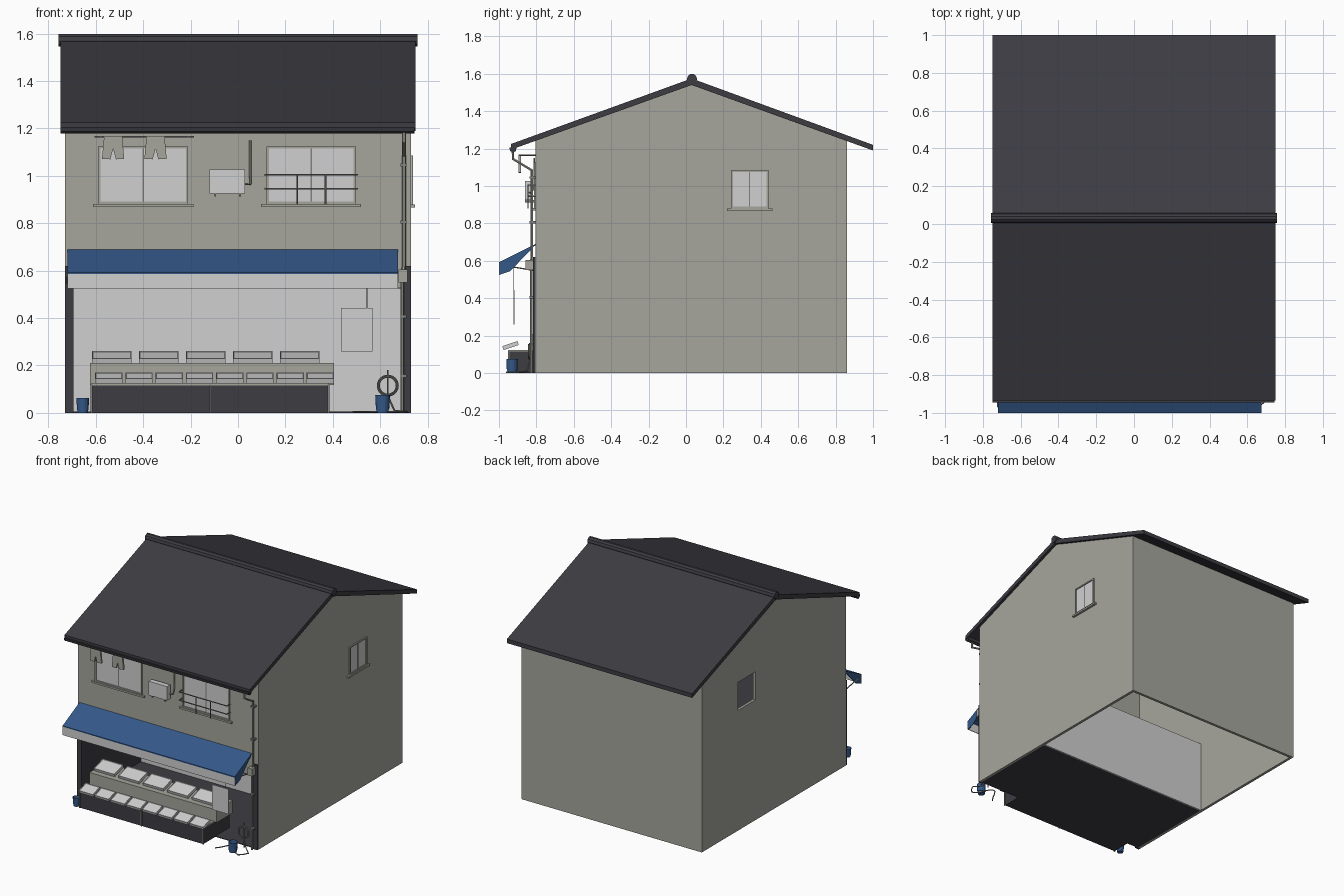
import bpy, bmesh, math
from mathutils import Vector, Matrix

cube = bpy.data.objects.get("Cube")
if cube:
    bpy.data.objects.remove(cube, do_unlink=True)


def material(name, r, g, b):
    m = bpy.data.materials.new(name)
    m.use_nodes = True
    m.diffuse_color = (r, g, b, 1)
    bsdf = m.node_tree.nodes["Principled BSDF"]
    bsdf.inputs["Base Color"].default_value = (r, g, b, 1)
    bsdf.inputs["Roughness"].default_value = 0.8
    return m


PLASTER = material("plaster grey", 0.38, 0.38, 0.34)
DARK = material("dark slate", 0.047, 0.045, 0.055)
PALE = material("pale panel", 0.63, 0.63, 0.63)
BLUE = material("blue cloth", 0.035, 0.10, 0.25)
METAL = material("grey metal", 0.22, 0.22, 0.21)


def finish(name, bm, mat):
    bmesh.ops.recalc_face_normals(bm, faces=bm.faces)
    mesh = bpy.data.meshes.new(name)
    bm.to_mesh(mesh)
    bm.free()
    mesh.materials.append(mat)
    ob = bpy.data.objects.new(name, mesh)
    bpy.context.collection.objects.link(ob)
    return ob


def box(name, x0, x1, y0, y1, z0, z1, mat):
    bm = bmesh.new()
    size = Matrix.Diagonal((x1 - x0, y1 - y0, z1 - z0, 1))
    mid = Matrix.Translation(((x0 + x1) / 2, (y0 + y1) / 2, (z0 + z1) / 2))
    bmesh.ops.create_cube(bm, size=1, matrix=mid @ size)
    return finish(name, bm, mat)


def prism(name, profile, a, b, mat, axis="x"):
    """Extrude a yz profile along x, or an xz profile along y."""
    bm = bmesh.new()
    place = (lambda p: (a, *p)) if axis == "x" else (lambda p: (p[0], a, p[1]))
    face = bm.faces.new([bm.verts.new(place(p)) for p in profile])
    out = bmesh.ops.extrude_face_region(bm, geom=[face])["geom"]
    step = Vector((b - a, 0, 0)) if axis == "x" else Vector((0, b - a, 0))
    bmesh.ops.translate(bm, vec=step, verts=[v for v in out if isinstance(v, bmesh.types.BMVert)])
    return finish(name, bm, mat)


def tube(name, points, radius, mat, cyclic=False):
    curve = bpy.data.curves.new(name, "CURVE")
    curve.dimensions = "3D"
    curve.bevel_depth = radius
    curve.bevel_resolution = 1
    curve.use_fill_caps = True
    spline = curve.splines.new("POLY")
    spline.points.add(len(points) - 1)
    for p, co in zip(spline.points, points):
        p.co = (*co, 1)
    spline.use_cyclic_u = cyclic
    curve.materials.append(mat)
    ob = bpy.data.objects.new(name, curve)
    bpy.context.collection.objects.link(ob)
    bpy.ops.object.select_all(action="DESELECT")
    ob.select_set(True)
    bpy.context.view_layer.objects.active = ob
    bpy.ops.object.convert(target="MESH")
    bpy.ops.object.shade_smooth_by_angle()


W, FRONT, BACK = 0.73, -0.805, 0.86

# Walls
gable = [(FRONT, 0), (BACK, 0), (BACK, 1.25), (0.03, 1.55), (FRONT, 1.25)]
prism("side_wall_left", gable, W - 0.02, W, PLASTER)
right_wall = prism("side_wall_right", gable, -W, -W + 0.02, PLASTER)
cutter = box("window_cutter", -W - 0.1, -W + 0.1, 0.24, 0.44, 0.88, 1.085, PLASTER)
mod = right_wall.modifiers.new("window_opening", "BOOLEAN")
mod.operation, mod.object, mod.solver = "DIFFERENCE", cutter, "EXACT"
bpy.context.view_layer.objects.active = right_wall
bpy.ops.object.modifier_apply(modifier=mod.name)
bpy.data.objects.remove(cutter, do_unlink=True)
box("back_wall", -W, W, BACK - 0.02, BACK, 0, 1.25, PLASTER)
box("front_wall", -W, W, FRONT, FRONT + 0.02, 0.53, 1.25, PLASTER)

# Open shop room
box("shop_floor", -0.71, 0.71, FRONT, -0.13, 0, 0.005, DARK)
box("shop_ceiling", -0.71, 0.71, FRONT, -0.13, 0.525, 0.535, DARK)
box("shop_back_wall", -0.71, 0.71, -0.13, -0.12, 0, 0.535, PALE)
for s, side in ((-1, "right"), (1, "left")):
    x0, x1 = sorted((s * 0.695, s * 0.712))
    box("shop_side_" + side, x0, x1, FRONT, -0.13, 0, 0.53, DARK)
    x0, x1 = sorted((s * 0.695, s * 0.729))
    box("corner_post_" + side, x0, x1, FRONT - 0.013, FRONT + 0.001, 0, 0.62, DARK)

# Roof
prism("roof", [(0.03, 1.575), (-0.935, 1.225), (-0.935, 1.195), (0.03, 1.54),
               (1.0, 1.19), (1.0, 1.22)], -0.75, 0.75, DARK)
ridge = [(0.032 + 0.027 * math.cos(a * math.pi / 5), 1.572 + 0.028 * math.sin(a * math.pi / 5))
         for a in range(10)]
prism("ridge_cap", ridge, -0.758, 0.758, DARK)
prism("gutter", [(-0.945, 1.207), (-0.94, 1.187), (-0.925, 1.178), (-0.91, 1.187), (-0.905, 1.207)],
      -0.748, 0.745, DARK)

# Windows
def front_place(name, u0, u1, d0, d1, z0, z1, mat):
    box(name, u0, u1, FRONT - d1, FRONT - d0, z0, z1, mat)


def side_place(name, u0, u1, d0, d1, z0, z1, mat):
    box(name, W + d0, W + d1, u0, u1, z0, z1, mat)


def window(name, place, u0, u1, z0, z1):
    t, mid = 0.01, (u0 + u1) / 2
    place(name + "_glass", u0, u1, -0.002, 0.003, z0, z1, PALE)
    for n, a, b, c, d in (("jamb_a", u0, u0 + t, z0, z1), ("jamb_b", u1 - t, u1, z0, z1),
                          ("head", u0, u1, z1 - t, z1), ("foot", u0, u1, z0, z0 + t)):
        place(name + "_" + n, a, b, 0, 0.009, c, d, PLASTER)
    place(name + "_mullion", mid - 0.003, mid + 0.003, 0, 0.006, z0, z1, METAL)
    place(name + "_sill", u0 - 0.022, u1 + 0.022, 0, 0.016, z0 - 0.013, z0, PLASTER)


window("front_window_right", front_place, -0.59, -0.21, 0.882, 1.125)
window("front_window_left", front_place, 0.12, 0.497, 0.882, 1.125)
window("side_window", side_place, 0.24, 0.44, 0.88, 1.085)

# Window guard rail
for z in (0.945, 1.005):
    tube("guard_rail", [(0.115, FRONT, z), (0.115, -0.845, z), (0.502, -0.845, z), (0.502, FRONT, z)],
         0.004, METAL)
for x in (0.25, 0.37):
    tube("guard_baluster", [(x, -0.845, 0.88), (x, -0.845, 1.005)], 0.004, METAL)

# Awning
prism("awning_sheet", [(-0.805, 0.69), (-1.0, 0.593), (-1.0, 0.585), (-0.805, 0.682)],
      -0.72, 0.675, BLUE)
for x in (-0.72, 0.67):
    prism("awning_side", [(-0.81, 0.68), (-0.998, 0.587), (-0.998, 0.525), (-0.94, 0.545)],
          x, x + 0.005, BLUE)
    tube("awning_arm", [(x, -0.81, 0.548), (x, -0.97, 0.575)], 0.004, METAL)
box("awning_valance", -0.72, 0.675, -1.0, -0.995, 0.525, 0.588, PALE)

# Display counter
box("counter_base", -0.615, 0.38, -0.945, -0.83, 0, 0.115, DARK)
box("counter_top", -0.62, 0.385, -0.95, -0.82, 0.115, 0.123, PLASTER)
box("counter_step", -0.625, 0.405, -0.825, -0.64, 0.118, 0.21, PLASTER)
box("counter_back", -0.615, 0.38, -0.83, -0.64, 0, 0.118, DARK)
for x in (-0.618, -0.117, 0.382):
    box("counter_leg", x - 0.004, x + 0.004, -0.952, -0.944, 0, 0.12, METAL)


def tray(name, x, y, z, width, depth, tilt):
    """Shallow tray leaning toward the street."""
    bm = bmesh.new()
    bmesh.ops.create_cube(bm, size=1, matrix=Matrix.Diagonal((width, depth, 0.022, 1)))
    top = max(bm.faces, key=lambda f: f.calc_center_median().z)
    bmesh.ops.inset_region(bm, faces=[top], thickness=0.005, depth=-0.004)
    bmesh.ops.transform(bm, verts=bm.verts, matrix=Matrix.Translation((x, y, z)) @ Matrix.Rotation(tilt, 4, "X"))
    finish(name, bm, PALE)


for i in range(8):
    tray("lower_tray", -0.545 + 0.1275 * i, -0.938, 0.147, 0.115, 0.085, 0.32)
for i in range(5):
    tray("upper_tray", -0.532 + 0.198 * i, -0.735, 0.235, 0.166, 0.11, 0.28)

# Hanging sign
box("hanging_sign", 0.435, 0.568, -0.923, -0.917, 0.26, 0.443, PALE)
tube("sign_cord", [(0.545, -0.92, 0.44), (0.545, -0.92, 0.6)], 0.002, METAL)


# Buckets
def bucket(x, y, radius, height):
    bm = bmesh.new()
    bmesh.ops.create_cone(bm, cap_ends=True, segments=16, radius1=radius * 0.78, radius2=radius,
                          depth=height, matrix=Matrix.Translation((x, y, height / 2)))
    top = max(bm.faces, key=lambda f: f.calc_center_median().z)
    bmesh.ops.inset_region(bm, faces=[top], thickness=0.003)
    bmesh.ops.translate(bm, verts=top.verts, vec=(0, 0, -height * 0.8))
    finish("bucket", bm, BLUE)


bucket(-0.655, -0.93, 0.027, 0.062)
bucket(0.61, -0.93, 0.031, 0.075)

# Tap, coiled hose and its loose end
tube("tap_pipe", [(0.632, -0.83, 0), (0.632, -0.83, 0.18)], 0.004, METAL)
for k in range(2):
    ring = [(0.632 + (0.043 - 0.006 * k) * math.cos(a * math.pi / 12), -0.835 - 0.006 * k,
             0.115 + (0.043 - 0.006 * k) * math.sin(a * math.pi / 12)) for a in range(24)]
    tube("hose_coil", ring, 0.004, METAL, cyclic=True)
loose = [(0.632, -0.835, 0.072), (0.66, -0.85, 0.01)]
loose += [(0.715 - 0.023 * i, -0.9 - 0.06 * math.sin(i * 0.75), 0.005) for i in range(11)]
tube("loose_hose", loose, 0.004, METAL)

# Downpipe and meter box
tube("downpipe", [(0.7, -0.925, 1.19), (0.7, -0.925, 1.145), (0.7, -0.825, 1.085), (0.7, -0.825, 0.62),
                  (0.693, -0.828, 0.58), (0.693, -0.828, 0)], 0.008, PLASTER)
for z in (1.04, 0.8, 0.4, 0.15):
    box("pipe_clip", 0.686, 0.712, -0.836, FRONT, z, z + 0.012, METAL)
box("meter_box", 0.678, 0.715, -0.857, -0.82, 0.55, 0.605, PLASTER)

# Air conditioner
box("air_conditioner", -0.12, 0.03, -0.862, -0.825, 0.925, 1.027, PALE)
for x in (-0.1, 0.005):
    box("air_conditioner_bracket", x, x + 0.008, -0.86, FRONT, 0.912, 0.925, METAL)
tube("coolant_pipe", [(0.03, -0.835, 0.965), (0.052, -0.825, 0.965), (0.052, -0.812, 1.0),
                      (0.052, -0.812, 1.15)], 0.005, PLASTER)

# Laundry pole with trousers
tube("laundry_pole", [(-0.605, -0.888, 1.165), (-0.185, -0.888, 1.165)], 0.004, METAL)
for x in (-0.58, -0.21):
    tube("pole_bracket", [(x, FRONT, 1.165), (x, -0.892, 1.165)], 0.004, METAL)
for x in (-0.527, -0.348):
    shape = [(-0.038, 1.168), (0.038, 1.168), (0.047, 1.072), (0.012, 1.07), (0, 1.115),
             (-0.012, 1.07), (-0.047, 1.072)]
    prism("trousers", [(x + u, z) for u, z in shape], -0.895, -0.881, PLASTER, axis="y")
